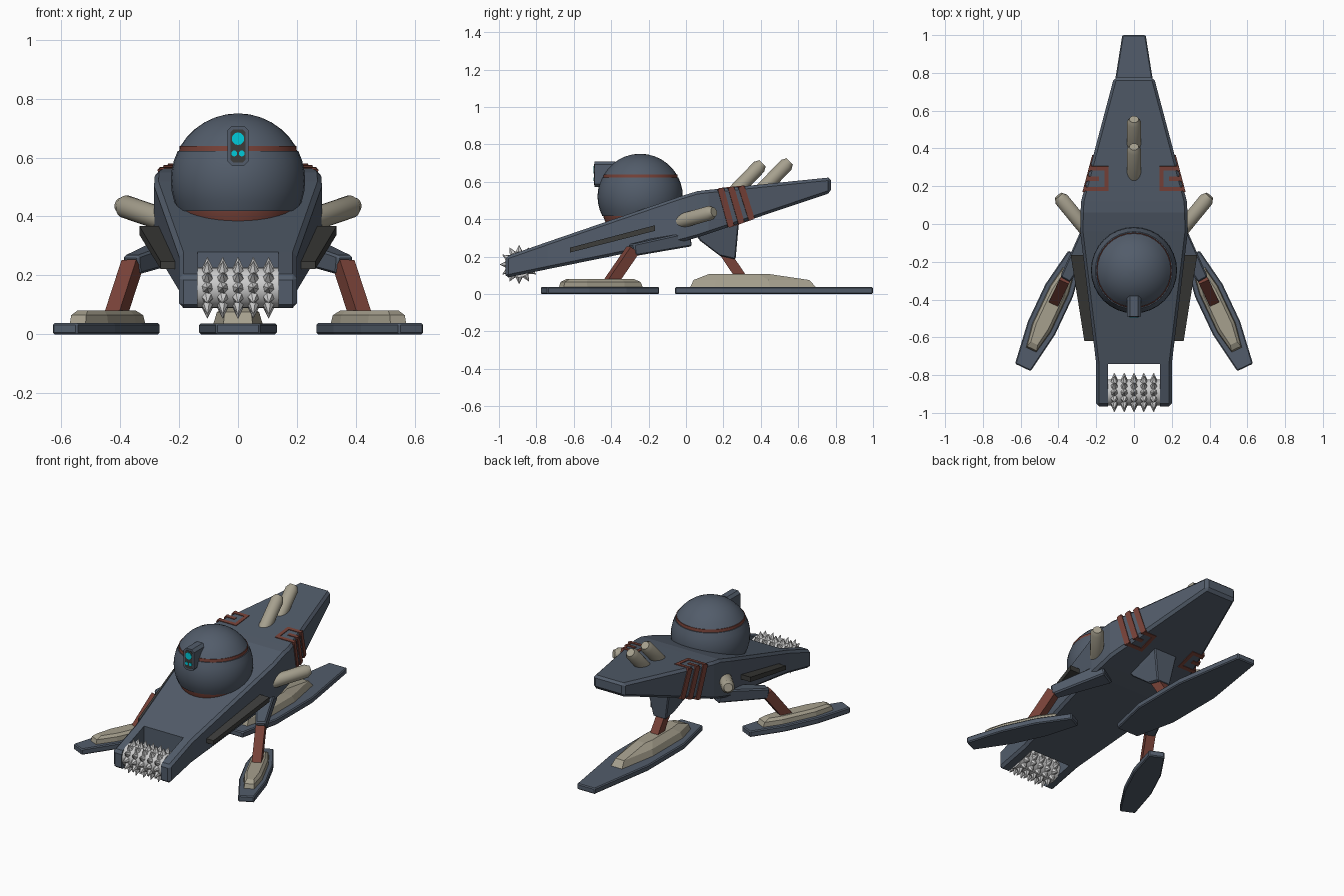
import bpy, bmesh, math
from mathutils import Vector

if "Cube" in bpy.data.objects:
    bpy.data.objects.remove(bpy.data.objects["Cube"])

def material(name, rgb):
    m = bpy.data.materials.new(name)
    m.diffuse_color = (*rgb, 1)
    m.use_nodes = True
    m.node_tree.nodes["Principled BSDF"].inputs["Base Color"].default_value = m.diffuse_color
    return m

BLUE = material("slate_blue", (0.085, 0.108, 0.145))
RED = material("rust_red", (0.19, 0.055, 0.04))
BEIGE = material("beige", (0.38, 0.35, 0.27))
DARK = material("dark_grey", (0.045, 0.045, 0.042))
STEEL = material("steel", (0.55, 0.55, 0.55))
CYAN = material("cyan", (0.0, 0.6, 0.7))

def finish(name, bm, mat, smooth=False, bevel=0):
    bmesh.ops.recalc_face_normals(bm, faces=bm.faces)
    me = bpy.data.meshes.new(name)
    bm.to_mesh(me)
    bm.free()
    ob = bpy.data.objects.new(name, me)
    bpy.context.collection.objects.link(ob)
    me.materials.append(mat)
    bpy.ops.object.select_all(action='DESELECT')
    ob.select_set(True)
    bpy.context.view_layer.objects.active = ob
    if smooth:
        bpy.ops.object.shade_smooth_by_angle(angle=math.radians(35))
    if bevel:
        mod = ob.modifiers.new("bevel", 'BEVEL')
        mod.width, mod.segments, mod.limit_method = bevel, 1, 'ANGLE'
    return ob

def loft_into(bm, rings):
    rows = [[bm.verts.new(p) for p in r] for r in rings]
    n = len(rows[0])
    for a, b in zip(rows, rows[1:]):
        for i in range(n):
            j = (i + 1) % n
            bm.faces.new((a[i], a[j], b[j], b[i]))
    bm.faces.new(rows[0])
    bm.faces.new(rows[-1])

def loft(name, rings, mat, smooth=False, bevel=0):
    bm = bmesh.new()
    loft_into(bm, rings)
    return finish(name, bm, mat, smooth, bevel)

def tube_rings(a, d, profile, n):
    """Circles along unit direction d from a; profile is (distance, radius)."""
    d = Vector(d).normalized()
    u = d.orthogonal().normalized()
    v = d.cross(u)
    return [[Vector(a) + d * t + (u * math.cos(k * math.tau / n) + v * math.sin(k * math.tau / n)) * r
             for k in range(n)] for t, r in profile]

def bar(name, a, b, w, h, mat, up=(0, 0, 1), bevel=0, w2=None, h2=None):
    """Box beam from a to b: w sideways, h along up, optional taper."""
    a, b = Vector(a), Vector(b)
    d = (b - a).normalized()
    s = d.cross(Vector(up)).normalized()
    t = s.cross(d)
    rings = [[p + s * i * ww / 2 + t * j * hh / 2 for i, j in ((-1, -1), (1, -1), (1, 1), (-1, 1))]
             for p, ww, hh in ((a, w, h), (b, w2 or w, h2 or h))]
    return loft(name, rings, mat, bevel=bevel)

def plate(name, layers, mat, centre=(0, 0), axis=(0, 1), bevel=0):
    """Symmetric plan outlines [(along, half_width)...] stacked at heights."""
    ax = Vector((axis[0], axis[1], 0)).normalized()
    side = Vector((ax.y, -ax.x, 0))
    c = Vector((*centre, 0))
    rings = []
    for z, pts in layers:
        out = [(v, w) for v, w in pts] + [(v, -w) for v, w in reversed(pts)]
        rings.append([c + ax * v + side * w + Vector((0, 0, z)) for v, w in out])
    return loft(name, rings, mat, bevel=bevel)

# Hull: stations of (y, half width, bottom z, top z)
stations = [(-0.965, 0.2, 0.086, 0.2), (-0.74, 0.2, 0.133, 0.279), (-0.04, 0.285, 0.275, 0.519),
            (0.06, 0.283, 0.302, 0.55), (0.12, 0.28, 0.322, 0.557), (0.775, 0.106, 0.542, 0.624)]
hull = loft("hull", [[(-w, y, b), (w, y, b), (w, y, t), (-w, y, t)] for y, w, b, t in stations], BLUE, bevel=0.015)
bpy.ops.object.modifier_apply(modifier="bevel")

# Roller bay cut out of the nose
cutter = bar("bay_cutter", (0, -1.1, 0.2), (0, -0.74, 0.2), 0.275, 0.6, BLUE)
cutter.hide_render = True
bpy.context.view_layer.objects.active = hull
cut = hull.modifiers.new("bay", 'BOOLEAN')
cut.operation, cut.object, cut.solver = 'DIFFERENCE', cutter, 'EXACT'
bpy.ops.object.modifier_apply(modifier="bay")
bpy.data.objects.remove(cutter)

# Spiked roller
rc = Vector((0, -0.892, 0.158))
loft("roller_drum", tube_rings(rc - Vector((0.138, 0, 0)), (1, 0, 0), [(0, 0.069), (0.276, 0.069)], 24), STEEL, True)
bm = bmesh.new()
for i in range(5):
    for k in range(12):
        a = k * math.tau / 12
        d = Vector((0, math.cos(a), math.sin(a)))
        loft_into(bm, tube_rings(rc + Vector(((i - 2) * 0.052, 0, 0)), d, [(0.06, 0.023), (0.104, 0.001)], 6))
finish("roller_spikes", bm, STEEL)

# Dome: lower and upper shells with red bands
def dome_part(name, prof, mat):
    loft(name, tube_rings((0, -0.245, 0), (0, 0, 1), prof, 32), mat, True)

def arc(lo, hi, n, R=0.228):
    angs = [math.radians(lo + (hi - lo) * i / n) for i in range(n + 1)]
    return [(0.522 + R * math.sin(a), max(R * math.cos(a), 0.002)) for a in angs]

dome_part("dome_lower", arc(-27, 26, 6), BLUE)
dome_part("dome_upper", arc(30, 90, 6), BLUE)
dome_part("dome_band", [(0.61, 0.201), (0.64, 0.198)], RED)
dome_part("dome_base", [(0.37, 0.18), (0.41, 0.196), (0.425, 0.198)], RED)

# Sensor eye
def eye_ring(y, w, z0, z1, c):
    return [(-w + c, y, z0), (w - c, y, z0), (w, y, z0 + c), (w, y, z1 - c),
            (w - c, y, z1), (-w + c, y, z1), (-w, y, z1 - c), (-w, y, z0 + c)]
loft("eye_housing", [eye_ring(-0.38, 0.036, 0.572, 0.708, 0.016), eye_ring(-0.49, 0.036, 0.572, 0.708, 0.016)], BLUE)
loft("eye_plate", [eye_ring(-0.48, 0.026, 0.584, 0.696, 0.01), eye_ring(-0.492, 0.026, 0.584, 0.696, 0.01)], DARK)
for i, (x, z, r) in enumerate([(0, 0.664, 0.021), (-0.013, 0.614, 0.01), (0.013, 0.614, 0.01)]):
    loft(f"eye_lens_{i}", tube_rings((x, -0.485, z), (0, -1, 0), [(0, r), (0.01, r)], 20), CYAN)

# Guns
def gun(name, a, b, r):
    a, b = Vector(a), Vector(b)
    L = (b - a).length
    loft(name, tube_rings(a, b - a, [(0, r), (L - 0.02, r), (L, r * 0.7), (L + 0.006, r * 0.65)], 20), BEIGE, True)

gun("top_gun_front", (0, 0.24, 0.525), (0, 0.405, 0.695), 0.038)
gun("top_gun_rear", (0, 0.385, 0.535), (0, 0.55, 0.705), 0.038)

# Rear skid, pad and leg
plate("rear_skid", [(z, [(-0.06, 0.075), (0.2, 0.132), (0.56, 0.132), (1.0, 0.062)]) for z in (0, 0.037)], BLUE, bevel=0.006)
plate("rear_skid_pad", [(0.03, [(0.02, 0.05), (0.15, 0.085), (0.45, 0.085), (0.7, 0.04)]),
                        (0.075, [(0.04, 0.045), (0.16, 0.072), (0.44, 0.072), (0.66, 0.03)]),
                        (0.106, [(0.12, 0.03), (0.2, 0.04), (0.39, 0.04), (0.45, 0.03)])], BEIGE)
loft("rear_leg_bracket", [[(-w, y0, z0), (w, y0, z0), (w, y1, z1), (-w, y1, z1)] for w, y0, z0, y1, z1 in
     [(0.085, 0.05, 0.32, 0.285, 0.4), (0.075, 0.075, 0.285, 0.28, 0.35), (0.045, 0.18, 0.205, 0.265, 0.185)]], BLUE, bevel=0.006)
bar("rear_leg", (0, 0.2, 0.23), (0, 0.295, 0.09), 0.055, 0.055, RED, up=(0, 1, 0))

def half_width(y):
    return 0.28 - 0.2656 * (y - 0.12)

def top_z(y):
    return 0.557 + 0.102 * (y - 0.12)

def bottom_z(y):
    return 0.322 + 0.336 * (y - 0.12)

# Mirrored parts
for s, side in ((1, "right"), (-1, "left")):
    gun(f"{side}_gun", (s * 0.24, -0.045, 0.385), (s * 0.396, 0.145, 0.438), 0.039)

    # Swept side fin
    loft(f"{side}_fin", [[(s * x0, y, z0), (s * x1, y, z0), (s * x1, y, z1), (s * x0, y, z1)] for y, x0, x1, z0, z1 in
         [(-0.165, 0.2, 0.335, 0.338, 0.368), (-0.62, 0.17, 0.263, 0.222, 0.248)]], DARK)

    # Front skid, pad, leg and bracket
    c, ax = (s * 0.447, -0.46), (s * -0.283, 0.6)
    plate(f"{side}_front_skid", [(z, [(-0.331, 0.046), (-0.1, 0.08), (0.12, 0.08), (0.331, 0.046)]) for z in (0, 0.038)],
          BLUE, c, ax, 0.006)
    plate(f"{side}_front_skid_pad", [(0.03, [(-0.23, 0.03), (-0.1, 0.055), (0.12, 0.055), (0.24, 0.035)]),
                                     (0.065, [(-0.22, 0.028), (-0.1, 0.05), (0.12, 0.05), (0.225, 0.032)]),
                                     (0.08, [(-0.19, 0.02), (-0.09, 0.035), (0.11, 0.035), (0.19, 0.022)])], BEIGE, c, ax)
    bar(f"{side}_front_leg", (s * 0.36, -0.285, 0.235), (s * 0.417, -0.405, 0.06), 0.055, 0.06, RED, up=(s * -0.43, 0.9, 0))
    bar(f"{side}_front_leg_bracket", (s * 0.2, 0.0, 0.295), (s * 0.362, -0.29, 0.235), 0.12, 0.08, BLUE,
        bevel=0.008, w2=0.06, h2=0.065)

    # Hull stripes: three side bands and a square hook above and below
    for i, y in enumerate((0.185, 0.24, 0.295)):
        yb = y + 0.055
        bar(f"{side}_stripe_{i}", (s * half_width(y), y, top_z(y)), (s * half_width(yb), yb, bottom_z(yb)),
            0.034, 0.012, RED, up=(s, 0.266, 0))
        inner = 0.185 if i == 1 else 0.135
        for nm, yy, f in (("top", y, top_z), ("under", yb, bottom_z)):
            up = (0, -0.1, 1) if nm == "top" else (0, 0.336, -1)
            bar(f"{side}_{nm}_hook_{i}", (s * (half_width(yy) + 0.004), yy, f(yy)), (s * inner, yy, f(yy)), 0.022, 0.008, RED, up=up)
            if i == 0:
                ye = yy + 0.11
                bar(f"{side}_{nm}_hook_end", (s * 0.145, yy, f(yy)), (s * 0.145, ye, f(ye)), 0.022, 0.008, RED, up=up)
